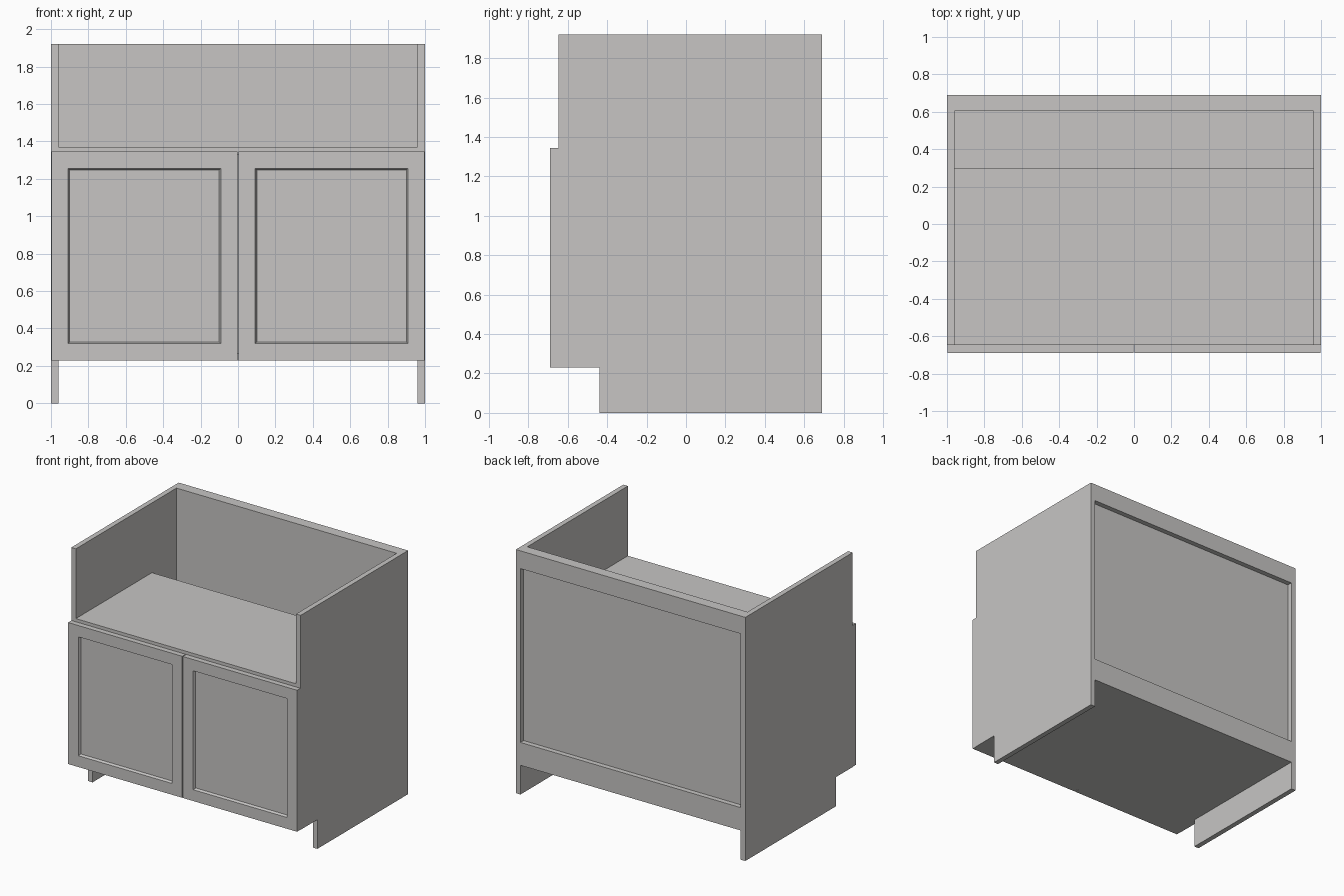
import bpy
import bmesh

if "Cube" in bpy.data.objects:
    bpy.data.objects.remove(bpy.data.objects["Cube"], do_unlink=True)

# Single warm grey finish
COLOUR = (0.57, 0.56, 0.55, 1.0)
paint = bpy.data.materials.new("warm_grey")
paint.use_nodes = True
paint.diffuse_color = COLOUR
paint.node_tree.nodes["Principled BSDF"].inputs["Base Color"].default_value = COLOUR

# Shared cabinet dimensions
T = 0.04            # board thickness
W = 1.0             # half width
BACK, FRONT = 0.69, -0.648
DOOR_FRONT = -0.69
TOE, TOP = 0.23, 1.92
INNER = W - T


def finish(name, bm):
    bmesh.ops.recalc_face_normals(bm, faces=bm.faces[:])
    mesh = bpy.data.meshes.new(name)
    bm.to_mesh(mesh)
    bm.free()
    mesh.materials.append(paint)
    obj = bpy.data.objects.new(name, mesh)
    bpy.context.collection.objects.link(obj)
    return obj


def box_mesh(x, y, z):
    bm = bmesh.new()
    bmesh.ops.create_cube(bm, size=1)
    for v in bm.verts:
        for axis, (low, high) in enumerate((x, y, z)):
            v.co[axis] = high if v.co[axis] > 0 else low
    return bm


def board(name, y, z):
    return finish(name, box_mesh((-INNER, INNER), y, z))


def side_panel(name, x):
    # Profile with a toe notch at the lower front
    bm = bmesh.new()
    profile = [(BACK, 0), (BACK, TOP), (FRONT, TOP),
               (FRONT, TOE), (-0.44, TOE), (-0.44, 0)]
    face = bm.faces.new([bm.verts.new((x, y, z)) for y, z in profile])
    extruded = bmesh.ops.extrude_face_region(bm, geom=[face])
    moved = [g for g in extruded["geom"] if isinstance(g, bmesh.types.BMVert)]
    bmesh.ops.translate(bm, verts=moved, vec=(-T if x > 0 else T, 0, 0))
    return finish(name, bm)


def door(name, x):
    # Framed door with a recessed centre panel and sloped lip
    bm = box_mesh(x, (DOOR_FRONT, FRONT), (TOE, 1.345))
    bm.normal_update()
    front = min(bm.faces, key=lambda f: f.calc_center_median().y)
    bmesh.ops.inset_region(bm, faces=[front], thickness=0.126)
    bmesh.ops.inset_region(bm, faces=[front], thickness=0.012, depth=-0.02)
    return finish(name, bm)


# Sides and doors
side_panel("left_side", W)
side_panel("right_side", -W)
door("left_door", (0.003, W - 0.002))
door("right_door", (-W + 0.002, -0.003))

# Floor and raised shelf
board("floor_panel", (FRONT, BACK), (TOE, TOE + T))
board("upper_shelf", (FRONT, 0.30), (1.33, 1.37))

# Back panel between the sides, with two rails behind it
board("back_panel", (0.605, BACK - T), (TOE + T, TOP))
board("back_top_rail", (BACK - T, BACK), (1.78, TOP))
board("back_bottom_rail", (BACK - T, BACK), (TOE + T, 0.41))
